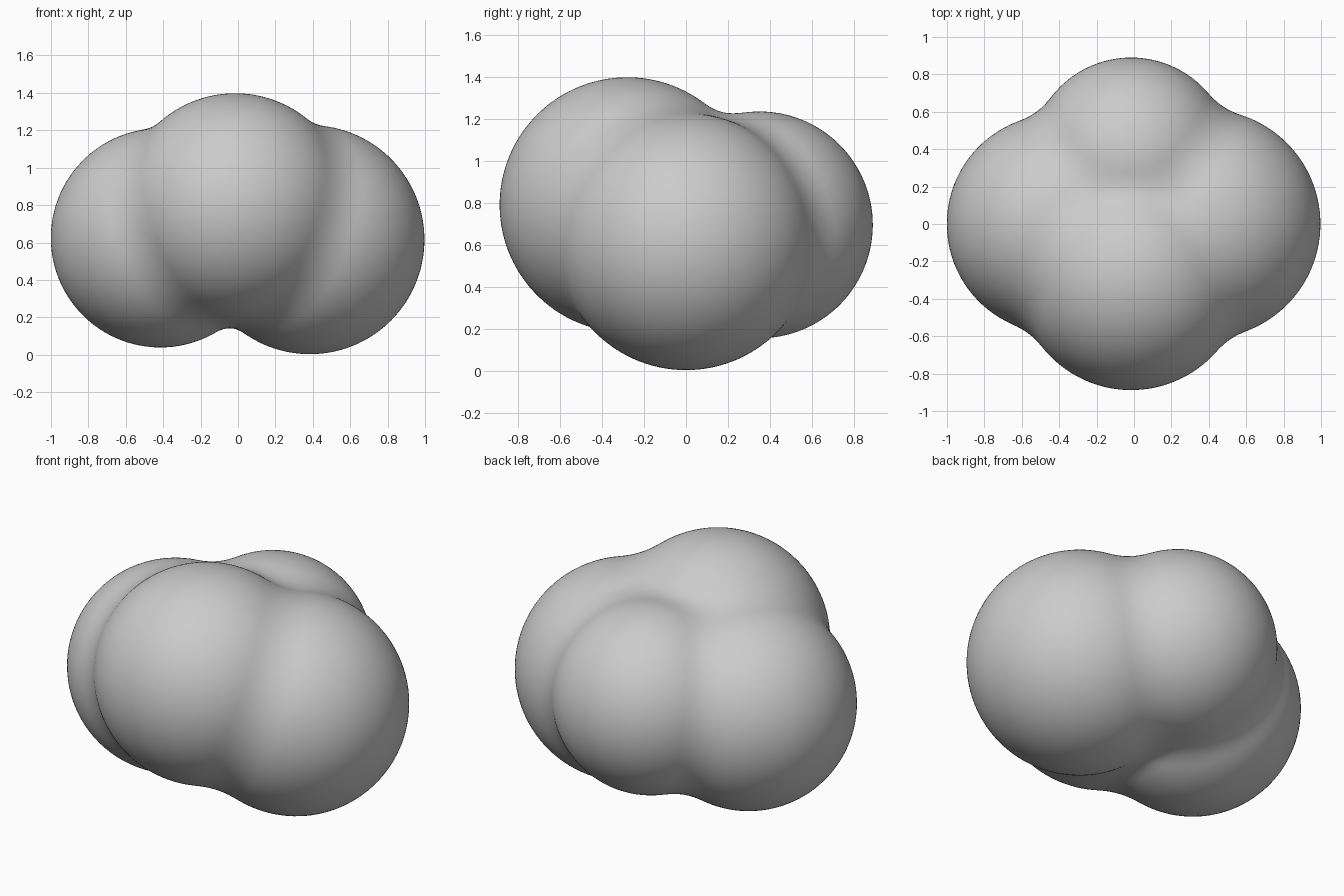
import bpy, bmesh
from mathutils import Vector

if "Cube" in bpy.data.objects:
    bpy.data.objects.remove(bpy.data.objects["Cube"])

# Four overlapping balls: centre, radius
BALLS = [
    (Vector((0.385, 0.0, 0.615)), 0.612),    # right
    (Vector((-0.415, 0.0, 0.625)), 0.586),   # left
    (Vector((-0.015, -0.28, 0.79)), 0.608),  # front, highest
    (Vector((-0.015, 0.35, 0.695)), 0.54),   # back
]
BLEND = 0.10
CORE = Vector((0.0, 0.0, 0.66))


def blob_distance(p):
    """Soft union of the balls; negative inside."""
    d = 10.0
    for c, r in BALLS:
        e = (p - c).length - r
        h = max(BLEND - abs(d - e), 0.0) / BLEND
        d = min(d, e) - h * h * BLEND * 0.25
    return d


def surface_point(direction):
    """Walk inwards from outside until the blended surface is met."""
    t = 1.6
    for _ in range(60):
        d = blob_distance(CORE + direction * t)
        t -= d
        if abs(d) < 0.0004:
            break
    return CORE + direction * t


# Blended body
bm = bmesh.new()
bmesh.ops.create_icosphere(bm, subdivisions=6, radius=1.0)
for v in bm.verts:
    v.co = surface_point(v.co.normalized())
for f in bm.faces:
    f.smooth = True
bmesh.ops.recalc_face_normals(bm, faces=bm.faces)
mesh = bpy.data.meshes.new("blended_balls")
bm.to_mesh(mesh)
bm.free()

grey = bpy.data.materials.new("plain grey")
grey.diffuse_color = (0.6, 0.6, 0.6, 1.0)
grey.use_nodes = True
grey.node_tree.nodes["Principled BSDF"].inputs["Base Color"].default_value = grey.diffuse_color
mesh.materials.append(grey)
body = bpy.data.objects.new("blended_balls", mesh)
bpy.context.collection.objects.link(body)
